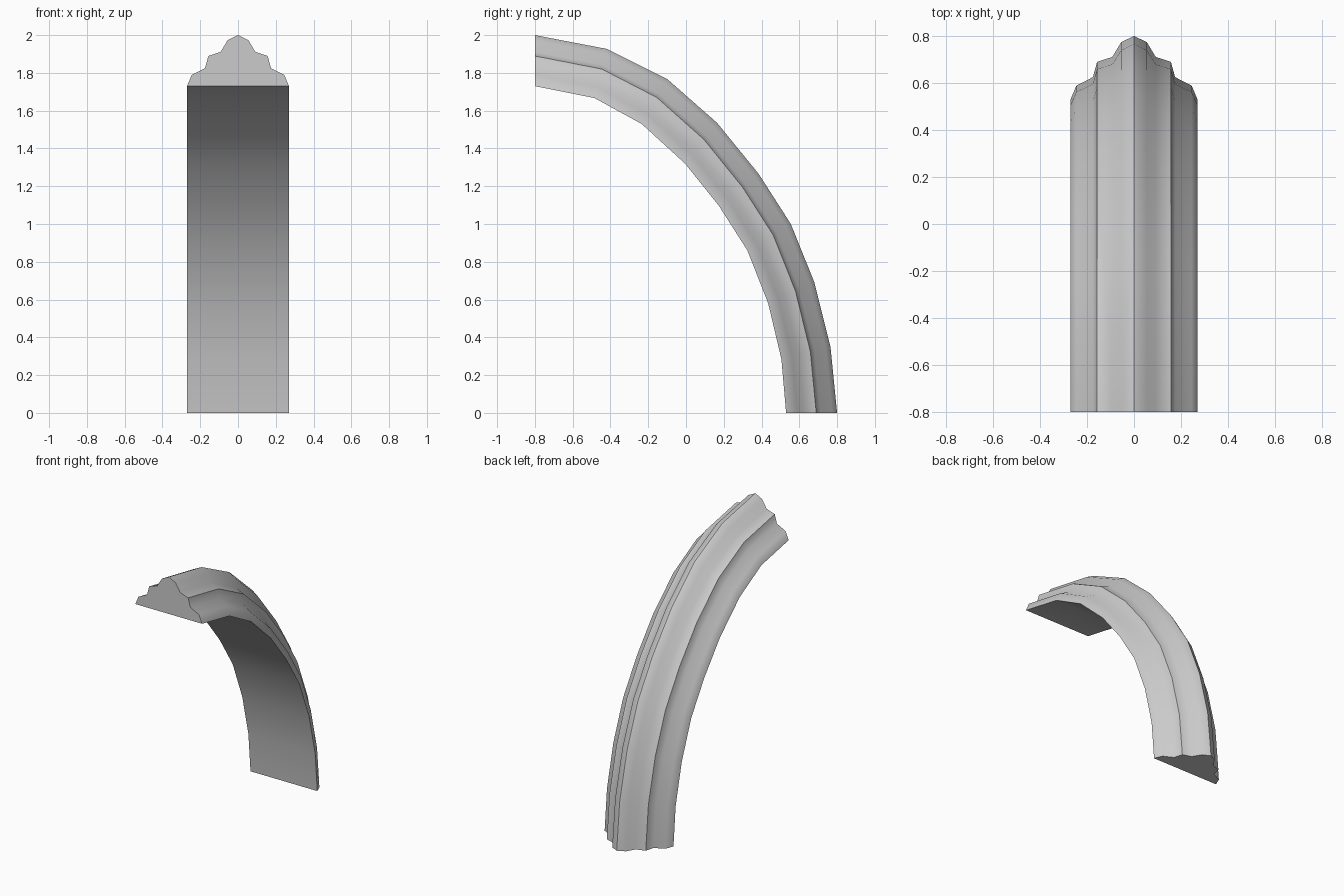
import bpy, bmesh, math
from mathutils import Vector

cube = bpy.data.objects.get("Cube")
if cube:
    bpy.data.objects.remove(cube)

# Plain stone colour
stone = bpy.data.materials.new("light grey stone")
stone.use_nodes = True
colour = (0.6, 0.6, 0.6, 1)
stone.diffuse_color = colour
stone.node_tree.nodes["Principled BSDF"].inputs["Base Color"].default_value = colour

# Moulding section: half width and height above the soffit (0 to 1)
half = [(0.27, 0), (0.245, 0.22), (0.175, 0.35), (0.157, 0.59),
        (0.092, 0.67), (0.055, 0.9), (0, 1)]
section = half + [(-x, h) for x, h in reversed(half[:-1])]

# Arch rails in the y, z plane, from crown to foot
inner = [(-0.8, 1.73), (-0.485, 1.667), (-0.235, 1.53), (-0.005, 1.32), (0.175, 1.095),
         (0.325, 0.86), (0.435, 0.58), (0.505, 0.285), (0.53, 0)]
outer = [(-0.8, 2), (-0.42, 1.927), (-0.1, 1.768), (0.165, 1.535), (0.385, 1.265),
         (0.555, 1), (0.68, 0.69), (0.765, 0.35), (0.8, 0)]

# Sweep the section between the rails
bm = bmesh.new()
rings = []
for a, b in zip(inner, outer):
    low, high = Vector((0, *a)), Vector((0, *b))
    rings.append([bm.verts.new(low.lerp(high, h) + Vector((x, 0, 0))) for x, h in section])
for r, s in zip(rings, rings[1:]):
    for i in range(len(section)):
        j = (i + 1) % len(section)
        bm.faces.new((r[i], r[j], s[j], s[i]))
# Cap the crown and foot
bm.faces.new(rings[0])
bm.faces.new(rings[-1])
bmesh.ops.recalc_face_normals(bm, faces=bm.faces)

mesh = bpy.data.meshes.new("arch_moulding")
bm.to_mesh(mesh)
bm.free()
mesh.materials.append(stone)
arch = bpy.data.objects.new("arch_moulding", mesh)
bpy.context.collection.objects.link(arch)

# Smooth the coves, keep the ridge and step edges crisp
bpy.ops.object.select_all(action='DESELECT')
arch.select_set(True)
bpy.context.view_layer.objects.active = arch
bpy.ops.object.shade_smooth_by_angle(angle=math.radians(48))
